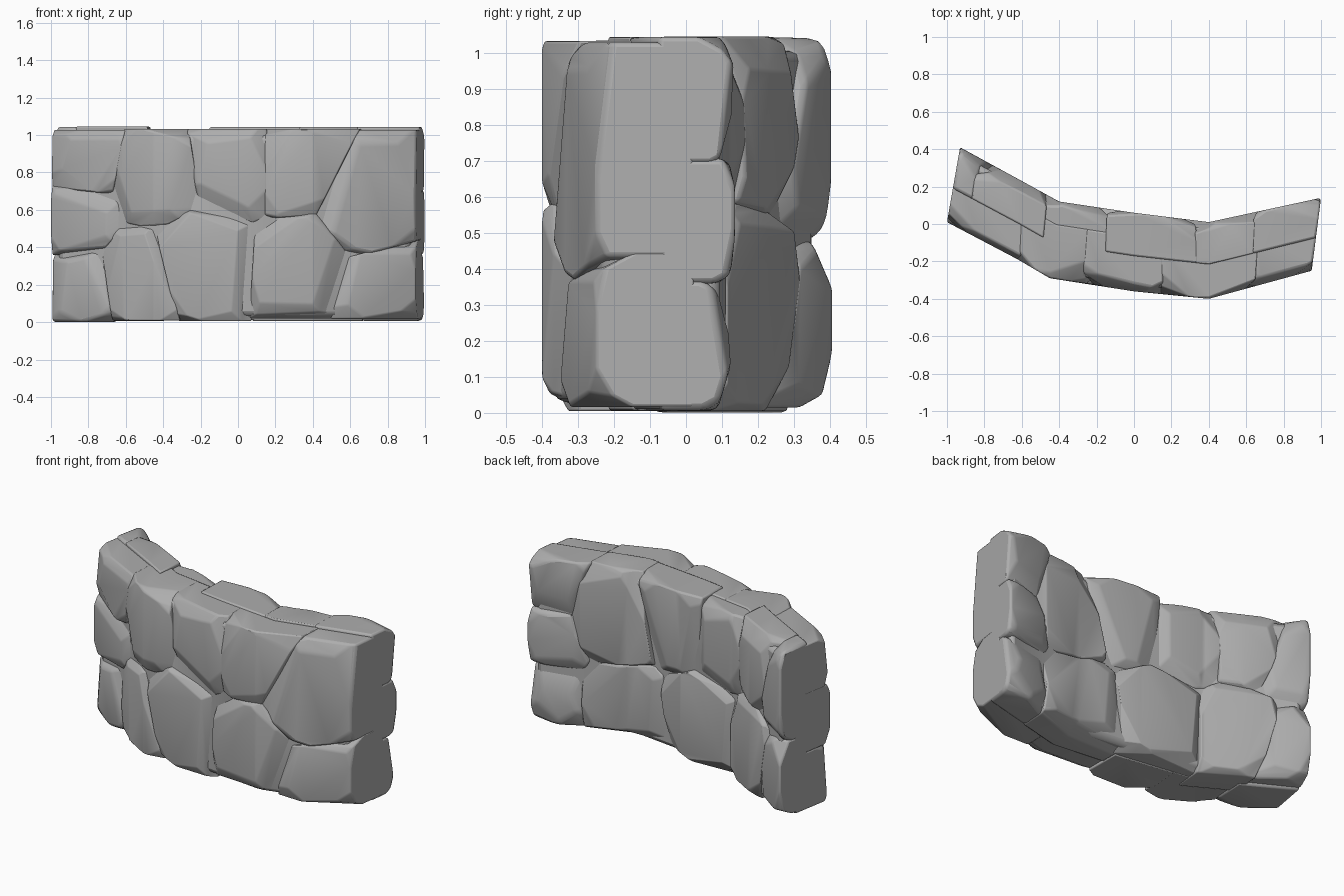
import bpy, bmesh, math, random
from mathutils import Vector

random.seed(7)
if "Cube" in bpy.data.objects:
    bpy.data.objects.remove(bpy.data.objects["Cube"])

stone = bpy.data.materials.new("grey stone")
stone.use_nodes = True
GREY = (0.42, 0.42, 0.42, 1)
stone.diffuse_color = GREY
stone.node_tree.nodes["Principled BSDF"].inputs["Base Color"].default_value = GREY

HEIGHT, DEPTH = 1.04, 0.42
# Plan of the wall: station, front edge (x, y), back edge (x, y)
PLAN = [(-1, (-1.0, 0.01), (-0.93, 0.41)),
        (-0.6, (-0.62, -0.19), (-0.6, 0.23)),
        (-0.4, (-0.45, -0.29), (-0.4, 0.12)),
        (0, (0, -0.36), (0, 0.06)),
        (0.4, (0.4, -0.4), (0.4, 0.01)),
        (1, (0.95, -0.25), (1.0, 0.14))]


def bend(v):
    """Place straight-wall coordinates on the curved plan."""
    for (s0, f0, b0), (s1, f1, b1) in zip(PLAN, PLAN[1:]):
        if v.x <= s1 or s1 == 1:
            break
    t = (v.x - s0) / (s1 - s0)
    front = Vector(f0).lerp(Vector(f1), t)
    back = Vector(b0).lerp(Vector(b1), t)
    p = front.lerp(back, v.y / DEPTH)
    return Vector((p.x, p.y, v.z))


def box(x0, x1, y0, y1, z0, z1):
    bm = bmesh.new()
    bmesh.ops.create_cube(bm, size=1)
    for v in bm.verts:
        v.co = Vector(((x0, x1)[v.co.x > 0], (y0, y1)[v.co.y > 0], (z0, z1)[v.co.z > 0]))
    return bm


def cut(bm, point, normal, trim=True):
    res = bmesh.ops.bisect_plane(bm, geom=bm.verts[:] + bm.edges[:] + bm.faces[:], dist=1e-5,
                                 plane_co=point, plane_no=normal, clear_outer=trim)
    if trim:
        rim = [e for e in res["geom_cut"] if isinstance(e, bmesh.types.BMEdge)]
        if rim:
            bmesh.ops.contextual_create(bm, geom=rim)


def chisel(bm, direction, amount):
    """Knock a flat facet off the stone's furthest point."""
    n = direction.normalized()
    far = max((v.co for v in bm.verts), key=lambda c: c.dot(n)).copy()
    cut(bm, far - n * amount, n)


def finish(bm, name, bevel):
    for station in PLAN[1:-1]:
        cut(bm, Vector((station[0], 0, 0)), Vector((1, 0, 0)), trim=False)
    for v in bm.verts:
        v.co = bend(v.co)
    bmesh.ops.remove_doubles(bm, verts=bm.verts, dist=0.012)
    bmesh.ops.recalc_face_normals(bm, faces=bm.faces)
    mesh = bpy.data.meshes.new(name)
    bm.to_mesh(mesh)
    bm.free()
    mesh.materials.append(stone)
    ob = bpy.data.objects.new(name, mesh)
    bpy.context.collection.objects.link(ob)
    mod = ob.modifiers.new("worn edges", "BEVEL")
    mod.width, mod.segments = bevel, 2
    mod.limit_method, mod.angle_limit = "ANGLE", math.radians(20)
    bpy.ops.object.select_all(action="DESELECT")
    bpy.context.view_layer.objects.active = ob
    ob.select_set(True)
    bpy.ops.object.shade_smooth_by_angle(angle=math.radians(40))


def stones(name, seeds, side, y0, y1):
    """Split one face of the wall into a stone around each seed (along, height)."""
    for i, (sx, sz) in enumerate(seeds):
        bm = box(-1, 1, y0, y1, random.uniform(0, 0.02), HEIGHT + random.uniform(-0.015, 0.005))
        here = Vector((sx, 0, sz))
        for other in seeds:
            if other != (sx, sz):
                there = Vector((other[0], 0, other[1]))
                n = (there - here).normalized()
                cut(bm, (here + there) / 2 + n * 0.006, n)
        # chipped corners on the outward face, then on the top and bottom rims
        turn = random.uniform(0, math.tau)
        for k in range(5):
            a = turn + k * math.tau / 5
            tilt = random.uniform(0.35, 0.9)
            chisel(bm, Vector((math.cos(a) * tilt, side, math.sin(a) * tilt)),
                   random.uniform(0.025, 0.06))
        for z in (-1, 1):
            chisel(bm, Vector((random.uniform(-0.4, 0.4), side * 0.5, z)), random.uniform(0.01, 0.03))
        finish(bm, f"{name}_{i + 1}", 0.028)


FRONT = [(-0.84, 0.87), (-0.87, 0.55), (-0.84, 0.2), (-0.42, 0.78), (-0.53, 0.25),
         (0.0, 0.84), (-0.16, 0.33), (0.3, 0.84), (0.7, 0.62), (0.33, 0.3), (0.82, 0.14)]
BACK = [(-0.92, 0.73), (-0.92, 0.21), (-0.66, 0.82), (-0.6, 0.3), (-0.3, 0.8), (-0.18, 0.3),
        (0.05, 0.82), (0.5, 0.72), (0.42, 0.2), (0.94, 0.85), (0.94, 0.55), (0.94, 0.18)]

# Mortar core fills the joints behind the rounded stones
finish(box(-0.965, 0.965, 0.035, DEPTH - 0.035, 0.03, HEIGHT - 0.035), "wall_core", 0.03)
stones("front_stone", FRONT, -1, 0, DEPTH * 0.7)
stones("back_stone", BACK, 1, DEPTH * 0.45, DEPTH)
